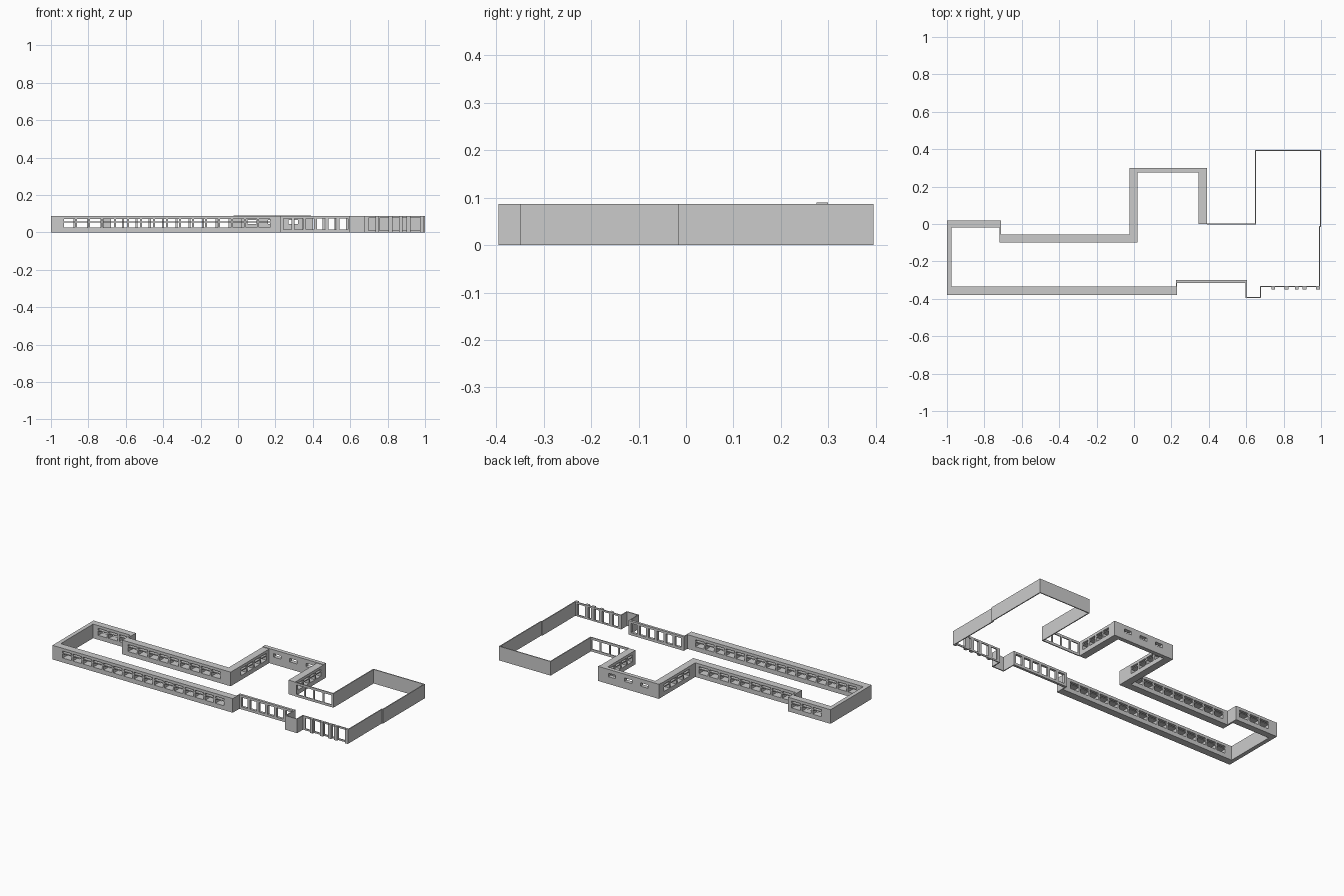
import bpy, bmesh

if "Cube" in bpy.data.objects:
    bpy.data.objects.remove(bpy.data.objects["Cube"])

H = 0.087


def wall(name, x0, x1, y0, y1, holes=(), along='x', z0=0.0, z1=H):
    """Closed box wall with rectangular through-openings (u0, u1, z0, z1)."""
    ua, ub, da, db = (x0, x1, y0, y1) if along == 'x' else (y0, y1, x0, x1)
    us = sorted({ua, ub} | {h[0] for h in holes} | {h[1] for h in holes})
    zs = sorted({z0, z1} | {h[2] for h in holes} | {h[3] for h in holes})

    def solid(i, j):
        if not (0 <= i < len(us) - 1 and 0 <= j < len(zs) - 1):
            return False
        u, z = (us[i] + us[i + 1]) / 2, (zs[j] + zs[j + 1]) / 2
        return not any(h[0] < u < h[1] and h[2] < z < h[3] for h in holes)

    bm = bmesh.new()
    cache = {}

    def v(i, j, d):
        if (i, j, d) not in cache:
            p = (da, db)[d]
            co = (us[i], p, zs[j]) if along == 'x' else (p, us[i], zs[j])
            cache[i, j, d] = bm.verts.new(co)
        return cache[i, j, d]

    for i in range(len(us) - 1):
        for j in range(len(zs) - 1):
            if not solid(i, j):
                continue
            for d in (0, 1):
                bm.faces.new([v(i, j, d), v(i + 1, j, d), v(i + 1, j + 1, d), v(i, j + 1, d)])
            for di, dj, a, b in ((-1, 0, (0, 0), (0, 1)), (1, 0, (1, 0), (1, 1)),
                                 (0, -1, (0, 0), (1, 0)), (0, 1, (0, 1), (1, 1))):
                if not solid(i + di, j + dj):
                    p, q = (i + a[0], j + a[1]), (i + b[0], j + b[1])
                    bm.faces.new([v(*p, 0), v(*q, 0), v(*q, 1), v(*p, 1)])
    bmesh.ops.recalc_face_normals(bm, faces=bm.faces)
    me = bpy.data.meshes.new(name)
    bm.to_mesh(me)
    bm.free()
    ob = bpy.data.objects.new(name, me)
    bpy.context.collection.objects.link(ob)
    return ob


def row(a, b, n, gap, *bands):
    """n evenly spaced openings between a and b, one per height band."""
    p = (b - a + gap) / n
    return [(a + k * p, a + (k + 1) * p - gap, lo, hi) for k in range(n) for lo, hi in bands]


SASH = ((0.027, 0.053), (0.059, 0.070))
T = 0.006

# Thick west wing
wall("south_wall", -1, 0.23, -0.38, -0.335, row(-0.93, 0.17, 16, 0.011, *SASH))
wall("west_wall", -1, -0.975, -0.335, -0.02)
wall("north_west_wall", -1, -0.71, -0.02, 0.02, row(-0.94, -0.735, 3, 0.011, *SASH))
wall("step_wall", -0.72, -0.71, -0.06, -0.02)
wall("north_wall", -0.72, 0.02, -0.10, -0.055, row(-0.68, -0.05, 9, 0.011, *SASH))

# Projecting north room
wall("room_west_wall", -0.025, 0.02, -0.055, 0.275, row(0.0, 0.25, 4, 0.011, *SASH), 'y')
wall("room_north_wall", -0.025, 0.39, 0.275, 0.30,
     [(x, x + 0.05, 0.045, 0.066) for x in (0.05, 0.16, 0.27)], z1=0.09)
wall("room_east_wall", 0.345, 0.39, 0.0, 0.275, row(0.03, 0.25, 4, 0.011, *SASH), 'y')

# Thin glazed link and plain east hall
wall("link_wall", 0.39, 0.65, -0.003, 0.003, row(0.40, 0.64, 4, 0.01, (0.015, 0.073)))
wall("hall_west_wall", 0.647, 0.647 + T, -0.003, 0.395, along='y')
wall("hall_north_wall", 0.647, 1.0, 0.389, 0.395)
wall("hall_east_wall", 1.0 - T, 1.0, -0.01, 0.389, along='y')
wall("hall_east_step", 0.988, 1.0, -0.016, -0.01)
wall("hall_east_front_wall", 0.988, 0.994, -0.335, -0.016, along='y')

# Glazed bay on the south side
wall("bay_wall", 0.225, 0.60, -0.315, -0.30, row(0.243, 0.587, 6, 0.017, (0.016, 0.073)))
wall("bay_side", 0.225, 0.231, -0.335, -0.315, along='y')

# Entrance block
wall("entrance_west", 0.597, 0.603, -0.389, -0.30, along='y')
wall("entrance_front", 0.597, 0.68, -0.395, -0.389)
wall("entrance_east", 0.674, 0.68, -0.389, -0.332, along='y')

# South-east facade with tall openings and pilasters
spans = ((0.697, 0.735), (0.757, 0.805), (0.826, 0.860), (0.880, 0.900), (0.922, 0.975))
wall("facade_wall", 0.68, 0.994, -0.338, -0.332, [(a, b, 0.010, 0.076) for a, b in spans])
for k, x in enumerate((0.745, 0.815, 0.870, 0.911, 0.984)):
    wall(f"pilaster_{k}", x - 0.01, x + 0.01, -0.350, -0.338)
